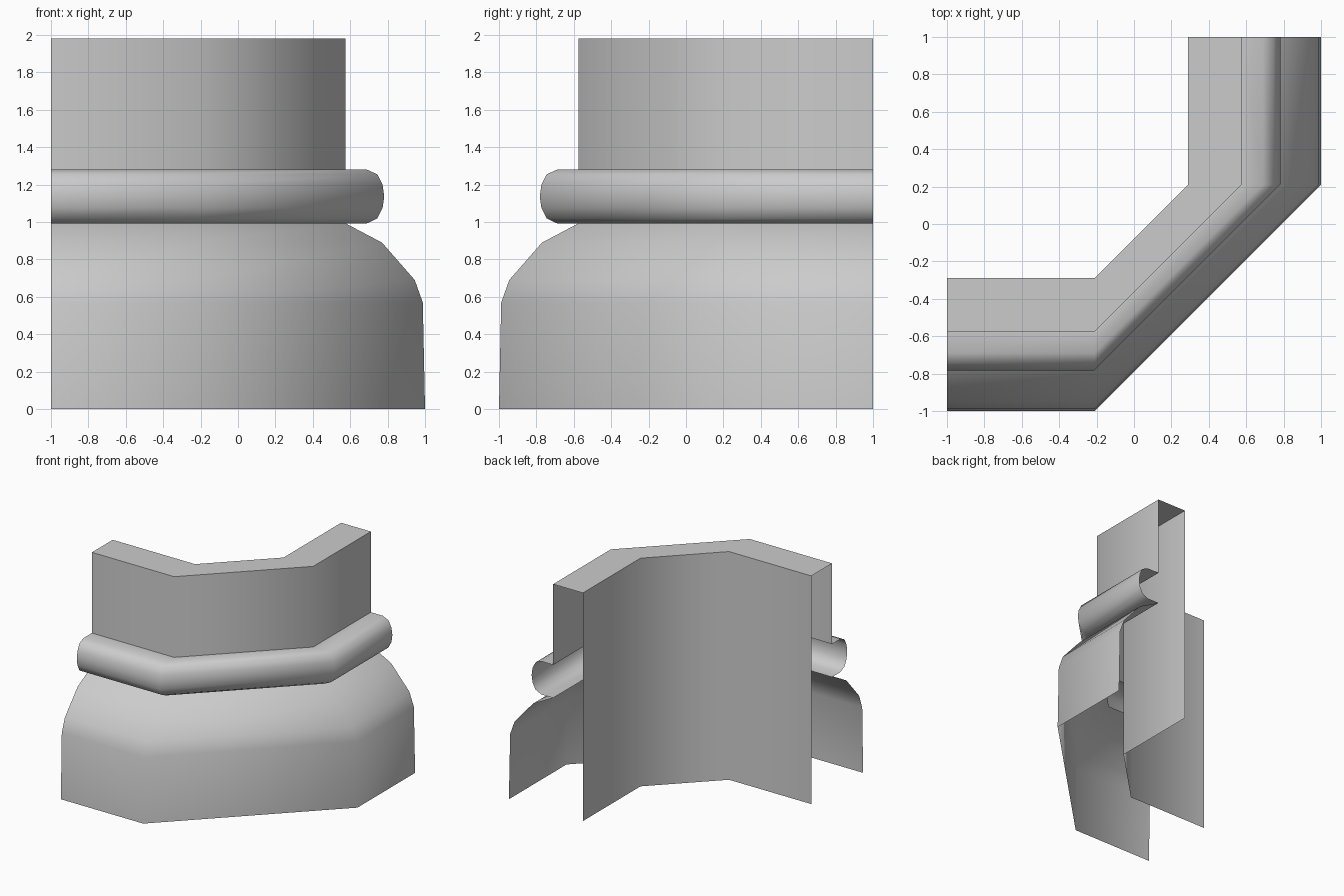
import bpy
import math

if "Cube" in bpy.data.objects:
    bpy.data.objects.remove(bpy.data.objects["Cube"])

CORNER = 0.21  # where the plan bends from the front run into the diagonal


def plan(d):
    """Bent plan line at distance d: front run, diagonal, right run."""
    return [(-1, -d), (-CORNER, -d), (d, CORNER), (d, 1)]


def sweep(name, profile):
    """Sweep an open (distance, height) profile along the bent plan."""
    n = len(profile)
    columns = zip(*[[(x, y, z) for x, y in plan(d)] for d, z in profile])
    verts = [v for column in columns for v in column]
    faces = [(i * n + j, (i + 1) * n + j, (i + 1) * n + j + 1, i * n + j + 1)
             for i in range(3) for j in range(n - 1)]
    mesh = bpy.data.meshes.new(name)
    mesh.from_pydata(verts, [], faces)
    obj = bpy.data.objects.new(name, mesh)
    bpy.context.collection.objects.link(obj)
    bpy.ops.object.select_all(action='DESELECT')
    obj.select_set(True)
    bpy.context.view_layer.objects.active = obj
    bpy.ops.object.shade_smooth_by_angle(angle=math.radians(50))
    return obj


# Lower skirt with rounded shoulder
sweep("base_skirt", [(1.0, 0), (0.988, 0.57), (0.945, 0.69),
                     (0.77, 0.89), (0.575, 0.993)])

# Rounded moulding, open at both ends
sweep("collar_moulding", [(0.575, 0.993), (0.69, 0.993), (0.745, 1.02),
                          (0.773, 1.075), (0.782, 1.137), (0.773, 1.2),
                          (0.745, 1.255), (0.69, 1.28), (0.575, 1.28)])

# Upper wall, flat top and full-height inner wall
sweep("upper_wall", [(0.575, 1.28), (0.575, 1.98), (0.29, 1.98), (0.29, 0)])
